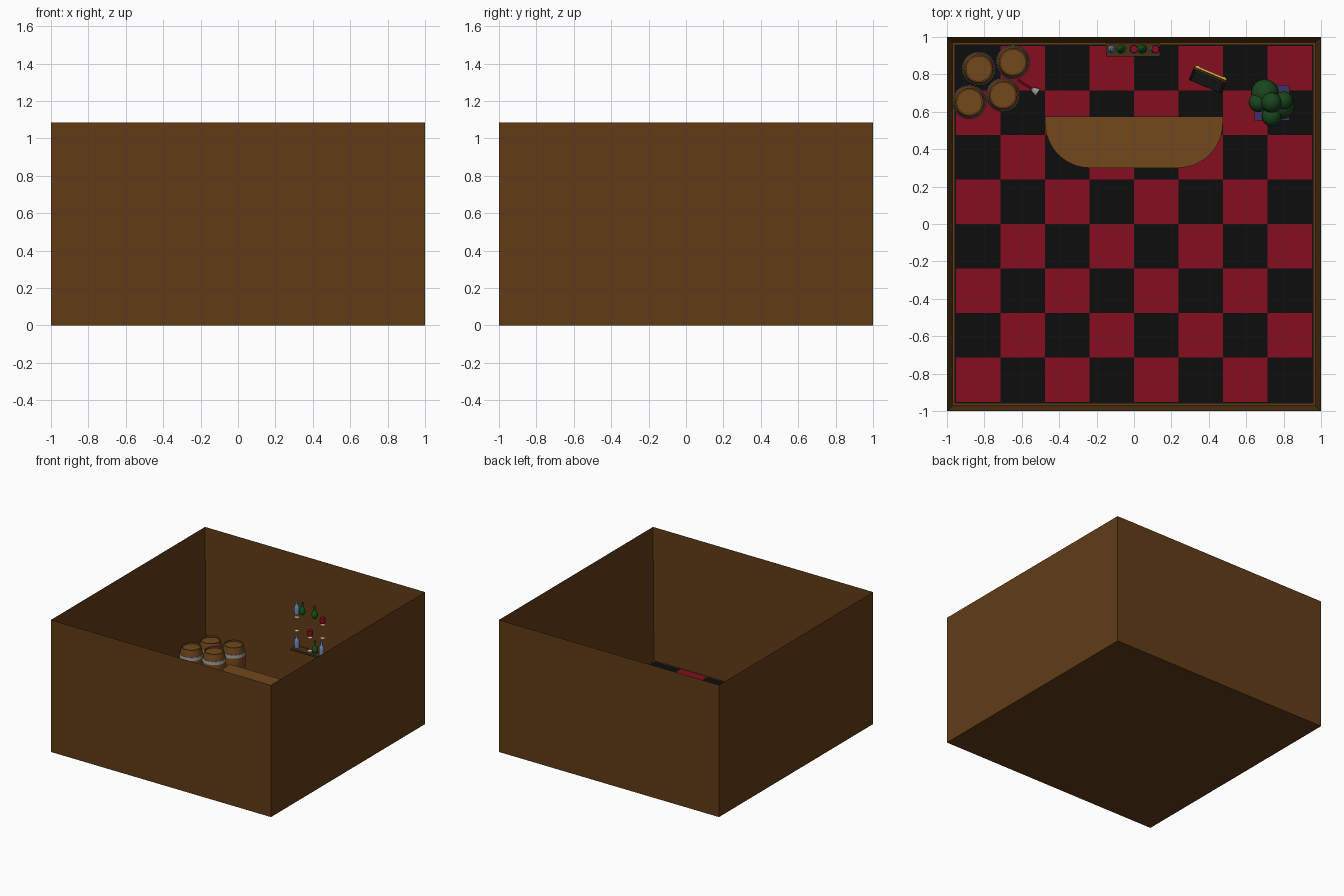
import bpy, bmesh, math
from mathutils import Vector, Matrix

if "Cube" in bpy.data.objects:
    bpy.data.objects.remove(bpy.data.objects["Cube"])

FLOOR = 0.01


def mat(name, r, g, b):
    m = bpy.data.materials.new(name)
    m.diffuse_color = (r, g, b, 1)
    m.use_nodes = True
    m.node_tree.nodes["Principled BSDF"].inputs["Base Color"].default_value = m.diffuse_color
    return m


WOOD = mat("wall_wood", 0.12, 0.045, 0.008)
OAK = mat("oak", 0.17, 0.065, 0.012)
DARK = mat("dark_wood", 0.06, 0.03, 0.008)
RED = mat("red", 0.24, 0.004, 0.014)
BLACK = mat("black", 0.004, 0.004, 0.004)
STEEL = mat("steel", 0.3, 0.3, 0.32)
SLATE = mat("slate", 0.08, 0.08, 0.08)
GOLD = mat("gold", 0.7, 0.4, 0.03)
CREAM = mat("cream", 0.75, 0.55, 0.25)
GREEN = mat("green_glass", 0.005, 0.09, 0.01)
BLUE = mat("blue_glass", 0.15, 0.25, 0.5)
LEAF = mat("leaf", 0.01, 0.06, 0.012)
PURPLE = mat("pot_purple", 0.05, 0.03, 0.13)


def finish(name, bm, m, smooth=False, loc=(0, 0, 0), rot=(0, 0, 0)):
    bmesh.ops.recalc_face_normals(bm, faces=bm.faces)
    me = bpy.data.meshes.new(name)
    bm.to_mesh(me)
    bm.free()
    ob = bpy.data.objects.new(name, me)
    bpy.context.collection.objects.link(ob)
    for x in (m if isinstance(m, list) else [m]):
        me.materials.append(x)
    ob.location, ob.rotation_euler = loc, rot
    if smooth:
        bpy.ops.object.select_all(action='DESELECT')
        ob.select_set(True)
        bpy.context.view_layer.objects.active = ob
        bpy.ops.object.shade_smooth_by_angle(angle=math.radians(40))
    return ob


def box(name, size, loc, m, rot=(0, 0, 0)):
    bm = bmesh.new()
    bmesh.ops.create_cube(bm, size=1, matrix=Matrix.Diagonal((*size, 1)))
    return finish(name, bm, m, False, loc, rot)


def lathe(name, profile, loc, m, n=24, rot=(0, 0, 0)):
    bm = bmesh.new()
    vs = [bm.verts.new((r, 0, z)) for r, z in profile]
    es = [bm.edges.new(p) for p in zip(vs, vs[1:])]
    bmesh.ops.spin(bm, geom=vs + es, axis=(0, 0, 1), cent=(0, 0, 0),
                   angle=math.tau, steps=n, use_duplicate=False)
    bmesh.ops.remove_doubles(bm, verts=bm.verts, dist=1e-5)
    return finish(name, bm, m, True, loc, rot)


# open-topped room: box with the top inset and pushed down
bm = bmesh.new()
bmesh.ops.create_cube(bm, size=1, matrix=Matrix.Translation((0, 0, 0.5425)) @ Matrix.Diagonal((2, 2, 1.085, 1)))
top = max(bm.faces, key=lambda f: f.calc_center_median().z)
bmesh.ops.inset_region(bm, faces=[top], thickness=0.04)
bmesh.ops.translate(bm, verts=top.verts, vec=(0, 0, FLOOR - 0.004 - 1.085))
finish("room_walls", bm, WOOD)

# chequered floor with a thin black border
box("floor_border", (1.92, 1.92, 0.002), (0, 0, FLOOR - 0.003), BLACK)
bm = bmesh.new()
bmesh.ops.create_grid(bm, x_segments=8, y_segments=8, size=0.952)
for f in bm.faces:
    c = f.calc_center_median()
    i, j = (math.floor((v + 0.952) / 0.238) for v in (c.x, c.y))
    f.material_index = (i + j) % 2
finish("floor_tiles", bm, [RED, BLACK], loc=(0, 0, FLOOR))

# bar counter: flat back, rounded front corners
pts = [(0.475, 0.575)]
for k in range(13):
    a = math.pi / 2 * k / 12
    pts.append((0.235 + 0.24 * math.cos(a), 0.54 - 0.24 * math.sin(a)))
pts += [(-x, y) for x, y in reversed(pts)]
bm = bmesh.new()
face = bm.faces.new([bm.verts.new((x, y, FLOOR)) for x, y in pts])
ext = bmesh.ops.extrude_face_region(bm, geom=[face])
bmesh.ops.translate(bm, vec=(0, 0, 0.25), verts=[v for v in ext["geom"] if isinstance(v, bmesh.types.BMVert)])
finish("bar_counter", bm, OAK, True)

# barrels with recessed lids and steel hoops
BARREL = [(0, 0), (0.074, 0), (0.084, 0.05), (0.09, 0.1), (0.091, 0.13), (0.09, 0.16),
          (0.084, 0.21), (0.074, 0.26), (0.066, 0.26), (0.066, 0.248), (0, 0.248)]
for n, (x, y) in enumerate([(-0.83, 0.83), (-0.647, 0.866), (-0.88, 0.652), (-0.70, 0.69)]):
    lathe(f"barrel_{n}", BARREL, (x, y, FLOOR), OAK)
    for k, (z, r0, r1) in enumerate([(0.055, 0.087, 0.091), (0.18, 0.091, 0.087)]):
        lathe(f"barrel_hoop_{n}_{k}", [(r0 - .006, z), (r0, z), (r1, z + .025), (r1 - .006, z + .025)],
              (x, y, FLOOR), STEEL)

# glass lying beside the barrels
d = Vector((0.11, -0.07, 0))
tilt = d.to_track_quat('Z', 'Y').to_euler()
lathe("fallen_glass_stem", [(0, 0), (0.005, 0), (0.005, 0.09), (0, 0.09)], (-0.62, 0.77, 0.035), RED, 10, tilt)
lathe("fallen_glass_bowl", [(0, 0.085), (0.012, 0.09), (0.024, 0.125), (0.02, 0.125), (0, 0.1)],
      (-0.62, 0.77, 0.035), STEEL, 12, tilt)

# wall shelf
box("shelf", (0.29, 0.07, 0.015), (-0.005, 0.93, 0.347), DARK)

# bottles: tall blue ones and round green ones
TALL = [(0, 0), (0.019, 0), (0.02, 0.05), (0.017, 0.065), (0.008, 0.08), (0.007, 0.115), (0, 0.115)]
ROUND = [(0, 0), (0.016, 0), (0.024, 0.018), (0.024, 0.034), (0.016, 0.052), (0.008, 0.062),
         (0.007, 0.1), (0, 0.1)]
for n, (x, z) in enumerate([(-0.12, 0.355), (0.105, 0.355), (-0.12, 0.63)]):
    lathe(f"blue_bottle_{n}", TALL, (x, 0.935, z), BLUE, 16)
for n, (x, z) in enumerate([(0.045, 0.355), (-0.07, 0.64), (0.042, 0.64)]):
    lathe(f"green_bottle_{n}", ROUND, (x, 0.935, z), GREEN, 16)

# goblets: cream foot and collar, red bowl
for n, (x, z) in enumerate([(0.0, 0.355), (0.115, 0.49), (-0.12, 0.49)]):
    p = (x, 0.935, z)
    lathe(f"goblet_foot_{n}", [(0, 0), (0.019, 0), (0.019, 0.006), (0.003, 0.012), (0, 0.012)], p, CREAM, 16)
    lathe(f"goblet_collar_{n}", [(0, 0.095), (0.01, 0.098), (0.02, 0.115), (0, 0.118)], p, CREAM, 16)
    if x >= 0:
        lathe(f"goblet_bowl_{n}", [(0, 0.13), (0.02, 0.13), (0.023, 0.15), (0.02, 0.172), (0, 0.172)], p, RED, 16)

# leaning chalkboard on an easel
yaw = math.radians(-23)
R = Matrix.Rotation(yaw, 3, 'Z')
base = Vector((0.395, 0.77, 0))


def at(x, y, z):
    return base + R @ Vector((x, y, z))


lean = math.radians(-13)
box("chalkboard_frame", (0.19, 0.014, 0.27), at(0, 0, 0.155), DARK, (lean, 0, yaw))
box("chalkboard_slate", (0.165, 0.012, 0.24), at(0, -0.006, 0.155), SLATE, (lean, 0, yaw))
box("chalkboard_top_rail", (0.18, 0.012, 0.012), at(0, 0.04, 0.292), GOLD, (lean, 0, yaw))
for s in (-1, 1):
    box(f"easel_leg_{s}", (0.012, 0.012, 0.28), at(0.075 * s, 0.045, 0.15), GOLD, (0, 0, yaw))

# plant in a tapered square pot
bm = bmesh.new()
bmesh.ops.create_cone(bm, cap_ends=True, segments=4, radius1=0.09, radius2=0.133, depth=0.15,
                      matrix=Matrix.Rotation(math.pi / 4, 4, 'Z'))
finish("plant_pot", bm, PURPLE, loc=(0.738, 0.648, FLOOR + 0.075))
lathe("plant_stem", [(0, 0), (0.014, 0), (0.012, 0.1), (0, 0.1)], (0.738, 0.648, 0.15), DARK, 10)
for n, (x, y, z, r) in enumerate([(0.70, 0.70, 0.25, 0.075), (0.665, 0.65, 0.27, 0.052), (0.735, 0.65, 0.31, 0.055),
                                  (0.80, 0.66, 0.28, 0.05), (0.735, 0.575, 0.27, 0.053), (0.79, 0.63, 0.23, 0.07)]):
    bm = bmesh.new()
    bmesh.ops.create_uvsphere(bm, u_segments=16, v_segments=10, radius=r)
    finish(f"foliage_{n}", bm, LEAF, True, (x, y, z))
